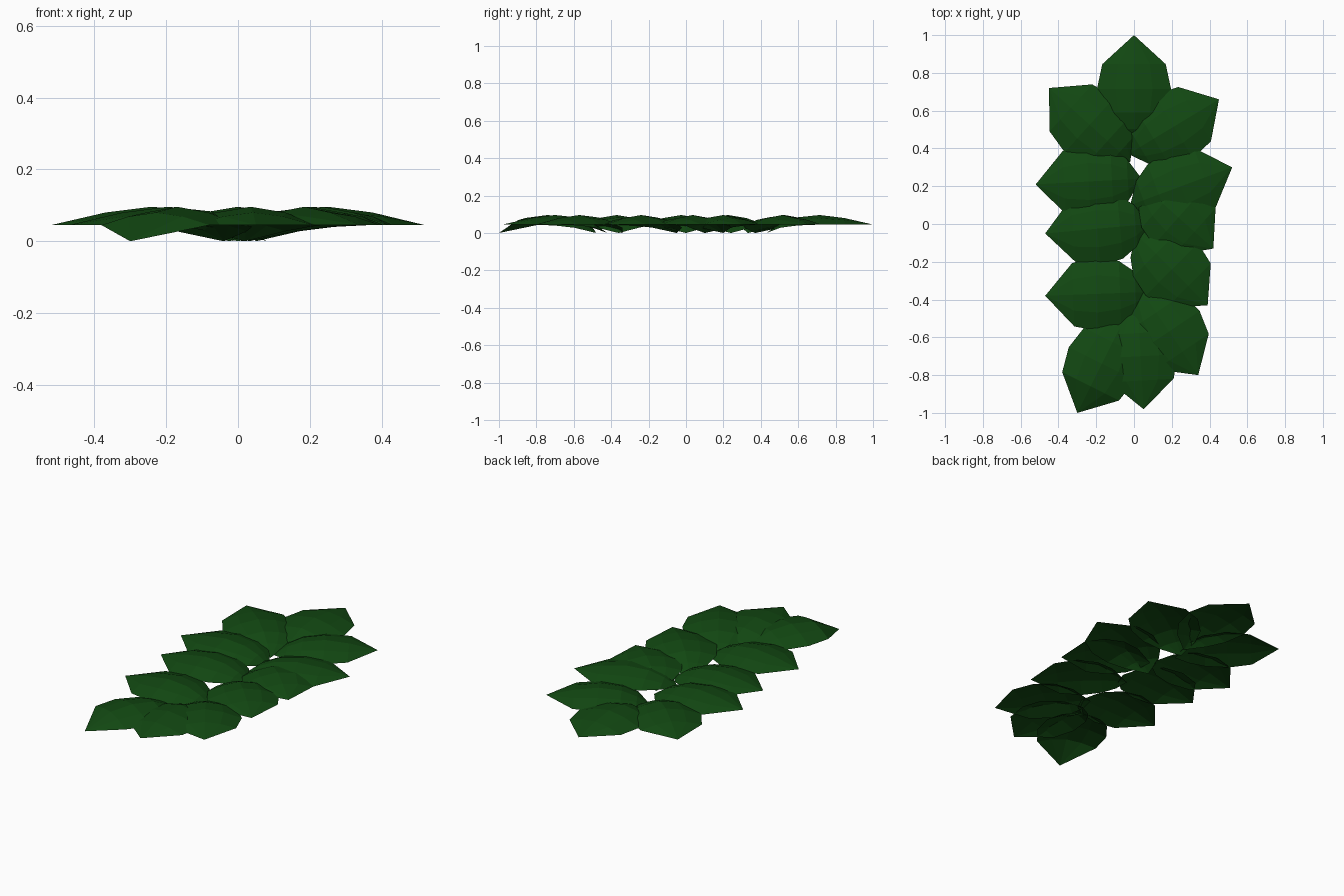
import bpy
from mathutils import Vector

if "Cube" in bpy.data.objects:
    bpy.data.objects.remove(bpy.data.objects["Cube"])

green = bpy.data.materials.new("leaf green")
green.diffuse_color = (0.006, 0.065, 0.006, 1)
green.use_nodes = True
green.node_tree.nodes["Principled BSDF"].inputs["Base Color"].default_value = green.diffuse_color

# leaf cross-sections: (fraction from tip, half width, ridge height, rim height)
ROWS = [(0.27, 0.168, 0.080, 0.045),
        (0.50, 0.196, 0.096, 0.045),
        (0.72, 0.170, 0.083, 0.040),
        (0.87, 0.110, 0.050, 0.028)]


def leaf(name, tip, base, tip_z=0.045):
    """Ridged leaf: pointed tip, folded cross-sections, base dipping to the ground."""
    tip, base = Vector(tip), Vector(base)
    axis = base - tip
    side = Vector((-axis.y, axis.x)).normalized()
    verts = [(tip.x, tip.y, tip_z)]
    for t, half, ridge, rim in ROWS:
        for s in (-1, -0.5, 0, 0.5, 1):
            p = tip + axis * t + side * half * s
            z = {0: ridge, 0.5: rim + (ridge - rim) * 0.68, 1: rim}[abs(s)]
            verts.append((p.x, p.y, z))
    verts.append((base.x, base.y, 0.0))
    last = len(verts) - 1
    faces = [(0, 1 + i, 2 + i) for i in range(4)]
    for r in range(len(ROWS) - 1):
        for i in range(4):
            a = 1 + r * 5 + i
            faces.append((a, a + 5, a + 6, a + 1))
    faces += [(last - 5 + i, last, last - 4 + i) for i in range(4)]
    me = bpy.data.meshes.new(name)
    me.from_pydata(verts, [], faces)
    me.materials.append(green)
    ob = bpy.data.objects.new(name, me)
    bpy.context.collection.objects.link(ob)


# tip leaf
leaf("tip_leaf", (0, 1.0), (0, 0.43))

# left row, from top to bottom
LEFT = [((-0.45, 0.72), (-0.02, 0.33)),
        ((-0.52, 0.21), (0.04, 0.24)),
        ((-0.47, -0.05), (0.08, 0.0)),
        ((-0.47, -0.38), (0.08, -0.36))]
for i, (t, b) in enumerate(LEFT):
    leaf(f"left_leaf_{i + 1}", t, b)
leaf("left_leaf_drooping", (-0.30, -1.0), (-0.04, -0.48), 0.0)

# right row, from top to bottom
RIGHT = [((0.45, 0.66), (-0.03, 0.37)),
         ((0.52, 0.30), (-0.02, 0.10)),
         ((0.42, -0.13), (0.05, 0.20)),
         ((0.39, -0.43), (0.01, -0.05)),
         ((0.34, -0.80), (0.03, -0.34)),
         ((0.05, -0.98), (0.02, -0.42))]
for i, (t, b) in enumerate(RIGHT):
    leaf(f"right_leaf_{i + 1}", t, b)
